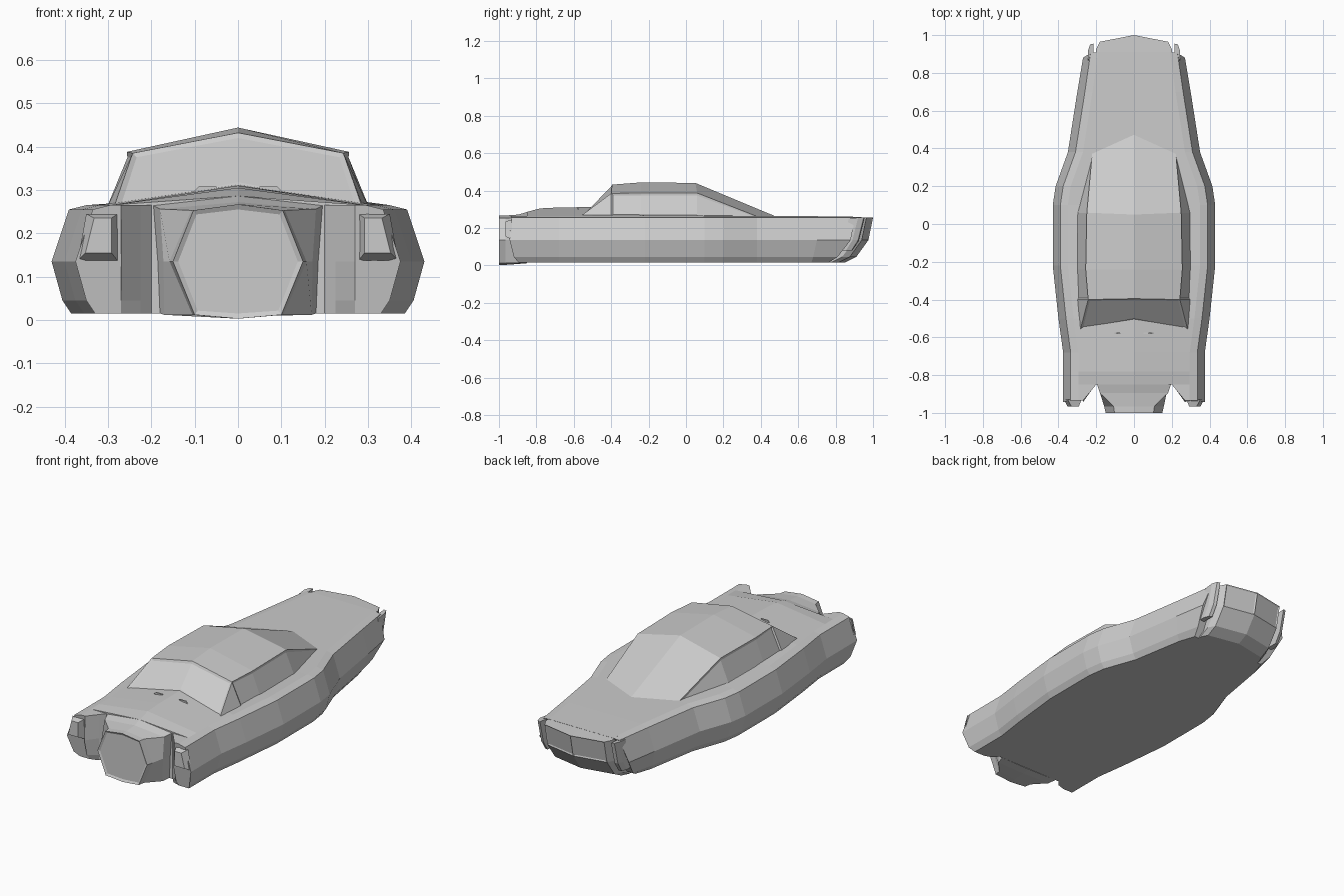
import bpy, bmesh

old = bpy.data.objects.get("Cube")
if old:
    bpy.data.objects.remove(old, do_unlink=True)

grey = bpy.data.materials.new("plain_grey")
grey.use_nodes = True
colour = (0.6, 0.6, 0.6, 1)
grey.diffuse_color = colour
grey.node_tree.nodes["Principled BSDF"].inputs["Base Color"].default_value = colour


def sym(half):
    """Close a half section by mirroring it; first and last points lie on x = 0."""
    return half + [(-x, y, z) for x, y, z in half[-2:0:-1]]


def loft(name, sections, insets=(), mirror=False):
    """Skin closed sections, cap both ends, then inset the faces each rule picks."""
    bm = bmesh.new()
    rings = [[bm.verts.new(p) for p in s] for s in sections]
    n = len(rings[0])
    for a, b in zip(rings, rings[1:]):
        for i in range(n):
            j = (i + 1) % n
            bm.faces.new((a[i], a[j], b[j], b[i]))
    bm.faces.new(rings[0])
    bm.faces.new(rings[-1])
    bmesh.ops.recalc_face_normals(bm, faces=bm.faces)
    for rule, width, depth, single in insets:
        bm.normal_update()
        picked = [f for f in bm.faces if rule(f.calc_center_median(), f.normal)]
        if single:
            bmesh.ops.inset_individual(bm, faces=picked, thickness=width, depth=depth)
        else:
            bmesh.ops.inset_region(bm, faces=picked, thickness=width, depth=depth)
    mesh = bpy.data.meshes.new(name)
    bm.to_mesh(mesh)
    bm.free()
    mesh.materials.append(grey)
    ob = bpy.data.objects.new(name, mesh)
    bpy.context.collection.objects.link(ob)
    if mirror:
        ob.modifiers.new("Mirror", 'MIRROR')
    return ob


# Heights shared by the hull, fenders and tail
LOW, SILL, WAIST, BELT, DECK = 0.015, 0.045, 0.135, 0.255, 0.265


def hull(y, w, top, lean=(0, 0, 0, 0)):
    """Hull section of half width w; lean shifts the lower points along y."""
    a, b, c, d = lean
    return sym([(0, y + a, LOW), (w - .045, y + a, LOW), (w - .025, y + b, SILL),
                (w, y + c, WAIST), (w - .04, y + d, BELT),
                (w - .08, y, min(DECK, top)), (0, y, top)])


# Main hull, tail to nose
loft("hull", [
    hull(.91, .27, .26, (-.15, -.1, -.03, -.005)),
    hull(.7, .3, .263, (-.03, -.02, 0, 0)),
    hull(.38, .35, .266), hull(.2, .415, .268), hull(.1, .43, .27),
    hull(-.22, .43, .29), hull(-.5, .4, .312), hull(-.68, .375, .31),
    hull(-.78, .375, .305), hull(-.85, .375, .286)])

# Cabin with framed windscreen and side windows
def cabin(belt, edge, ridge):
    return sym([(0, belt[1], .25), belt, edge, ridge])


loft("cabin", [
    cabin((.29, -.565, .258), (.283, -.555, .27), (0, -.5, .322)),
    cabin((.303, -.4, .258), (.243, -.4, .385), (0, -.395, .432)),
    cabin((.31, -.24, .258), (.256, -.24, .388), (0, -.24, .444)),
    cabin((.307, .06, .258), (.25, .06, .387), (0, .05, .441)),
    cabin((.225, .4, .25), (.22, .39, .258), (0, .48, .262))],
    insets=[(lambda c, n: c.y < -.42 and n.y < -.3 and n.z > .3, .013, -.005, False),
            (lambda c, n: abs(n.x) > .75 and -.45 < c.y < .3 and c.z > .26,
             .012, -.006, False)])

# Front intake, narrowing to a faceted ring
def intake(y, low, mid, high, zs):
    return sym([(0, y, zs[0]), (low, y, zs[1]), (mid, y, WAIST),
                (high, y, zs[2]), (0, y, zs[3])])


ring = (.003, .012, .253, .267)
loft("front_intake", [
    intake(-.85, .18, .185, .195, (.012, LOW, .264, .286)),
    intake(-.895, .17, .172, .18, (.008, .012, .256, .272)),
    intake(-.965, .105, .158, .108, ring),
    intake(-1, .1, .15, .103, ring)],
    insets=[(lambda c, n: n.y < -.9 and c.y < -.99, .012, -.006, True)])

# Front fenders with a raked lower face and a splayed inner side
def fender(y, inner, lean=(0, 0, 0)):
    a, b, c = lean
    return [(inner, y + a, LOW), (.33, y + a, LOW), (.35, y + b, SILL),
            (.375, y + c, WAIST), (.335, y, BELT), (.295, y, DECK),
            (inner, y, DECK), (inner, y + c, WAIST), (inner, y + b, SILL)]


loft("front_fender", [fender(-.85, .2), fender(-.88, .225),
                      fender(-.935, .27, (.04, .015, -.008))], mirror=True)


def panel(y, x0, x1, z0, z1):
    return [(x0, y, z0), (x1, y, z0), (x1 - .02, y, z1), (x0, y, z1)]


# Headlamps
loft("headlamp", [panel(-.93, .278, .37, .137, .245),
                  panel(-.965, .292, .352, .155, .235)], mirror=True)


# Tail panel, bowed outward and raked underneath
def tail(x, y):
    return [(x, .75, .25), (x, .88, .26), (x, y, BELT), (x, y - .025, WAIST),
            (x, y - .09, SILL), (x, y - .15, LOW), (x, .7, LOW)]


loft("tail_panel", [tail(-.2, .925), tail(-.18, .965), tail(0, 1),
                    tail(.18, .965), tail(.2, .925)],
     insets=[(lambda c, n: n.y > .85 and c.z > .15 and abs(c.x) < .15,
              .009, -.004, True)])

# Tail lamp blades beside the panel
def blade(x, y):
    return [(x, .87, .25), (x, y, .256), (x, y - .03, WAIST),
            (x, y - .065, .08), (x, .82, .08)]


loft("tail_lamp", [blade(.215, .955), blade(.232, .95), blade(.243, .92)], mirror=True)

# Slim vents at the base of the windscreen
loft("hood_vent", [panel(-.575, .05, .11, .29, .308),
                   panel(-.582, .05, .11, .29, .308)], mirror=True)
